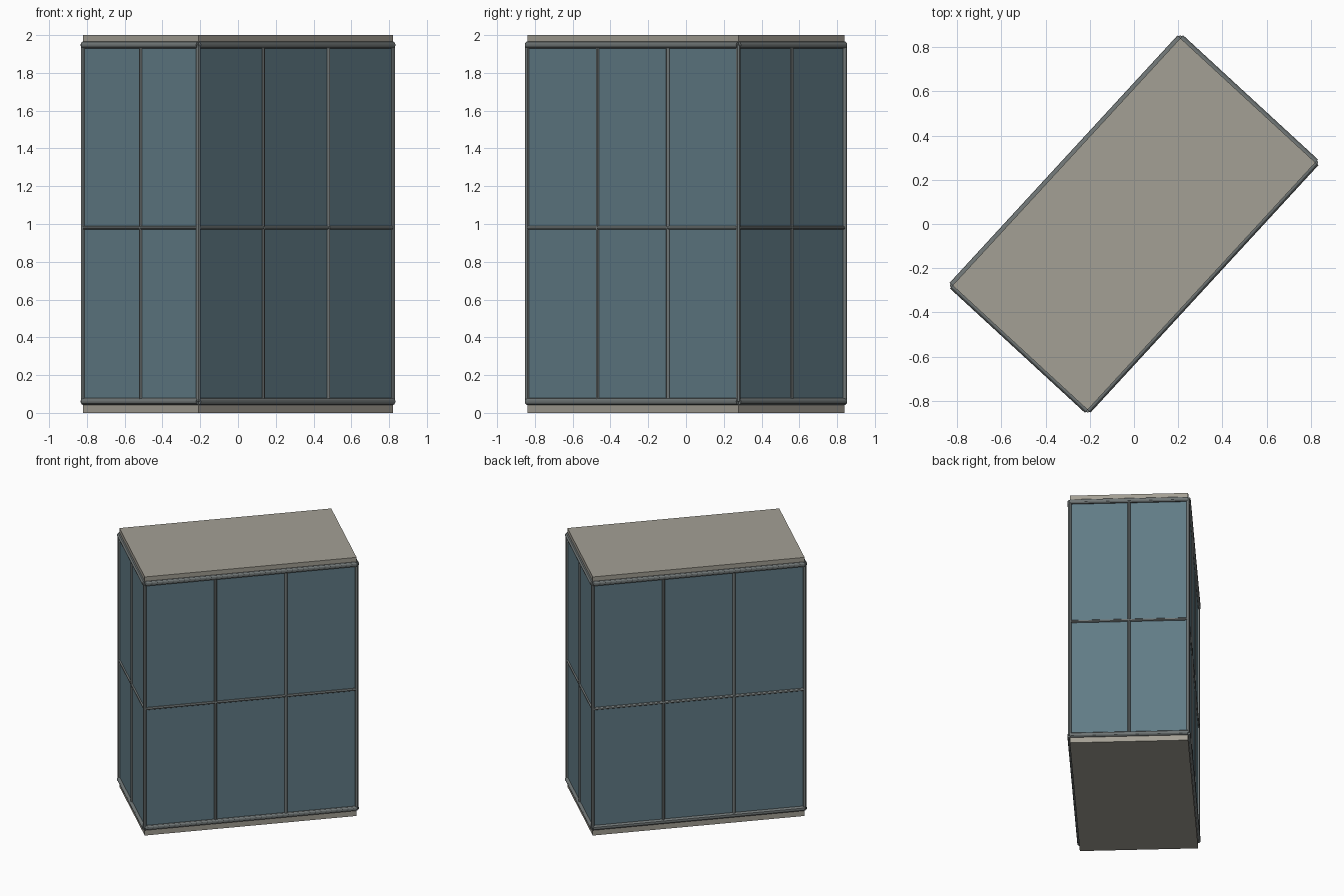
import bpy, math
from mathutils import Vector, Matrix

if "Cube" in bpy.data.objects:
    bpy.data.objects.remove(bpy.data.objects["Cube"])

L, W = 0.76, 0.415                      # half length and half width
ROT = Matrix.Rotation(math.radians(47.35), 4, 'Z')


def material(name, rgb):
    m = bpy.data.materials.new(name)
    m.diffuse_color = (*rgb, 1)
    m.use_nodes = True
    m.node_tree.nodes["Principled BSDF"].inputs["Base Color"].default_value = m.diffuse_color
    return m


glass = material("glass_blue", (0.12, 0.20, 0.24))
metal = material("frame_grey", (0.16, 0.18, 0.18))
stone = material("slab_beige", (0.37, 0.35, 0.30))


def box(name, z0, z1, mat):
    bpy.ops.mesh.primitive_cube_add(size=1)
    o = bpy.context.object
    o.name = name
    o.data.transform(ROT @ Matrix.Translation((0, 0, (z0 + z1) / 2))
                     @ Matrix.Diagonal((2 * L, 2 * W, z1 - z0, 1)))
    o.data.materials.append(mat)


def bar(name, a, b, r):
    a, b = ROT @ Vector(a), ROT @ Vector(b)
    d = b - a
    bpy.ops.mesh.primitive_cylinder_add(vertices=12, radius=r, depth=d.length)
    o = bpy.context.object
    o.name = name
    o.data.transform(Matrix.Translation((a + b) / 2)
                     @ d.to_track_quat('Z', 'Y').to_matrix().to_4x4())
    o.data.materials.append(metal)
    bpy.ops.object.shade_smooth_by_angle()


# Slabs and glazed body
box("floor_slab", 0, 0.06, stone)
box("glass_body", 0.06, 1.95, glass)
box("roof_slab", 1.95, 2.0, stone)

# Horizontal rails on all four sides
corners = [(-L, -W), (L, -W), (L, W), (-L, W)]
for name, z, r in (("bottom_rail", 0.06, 0.018), ("middle_rail", 0.98, 0.010),
                   ("top_rail", 1.948, 0.018)):
    for i in range(4):
        bar(name, (*corners[i], z), (*corners[(i + 1) % 4], z), r)

# Corner posts and mullions: three bays on long sides, two on short sides
for x, y in corners:
    bar("corner_post", (x, y, 0.06), (x, y, 1.948), 0.012)
for s in (-1, 1):
    for x in (-L / 3, L / 3):
        bar("long_side_mullion", (x, s * W, 0.06), (x, s * W, 1.948), 0.010)
    bar("short_side_mullion", (s * L, 0, 0.06), (s * L, 0, 1.948), 0.010)
